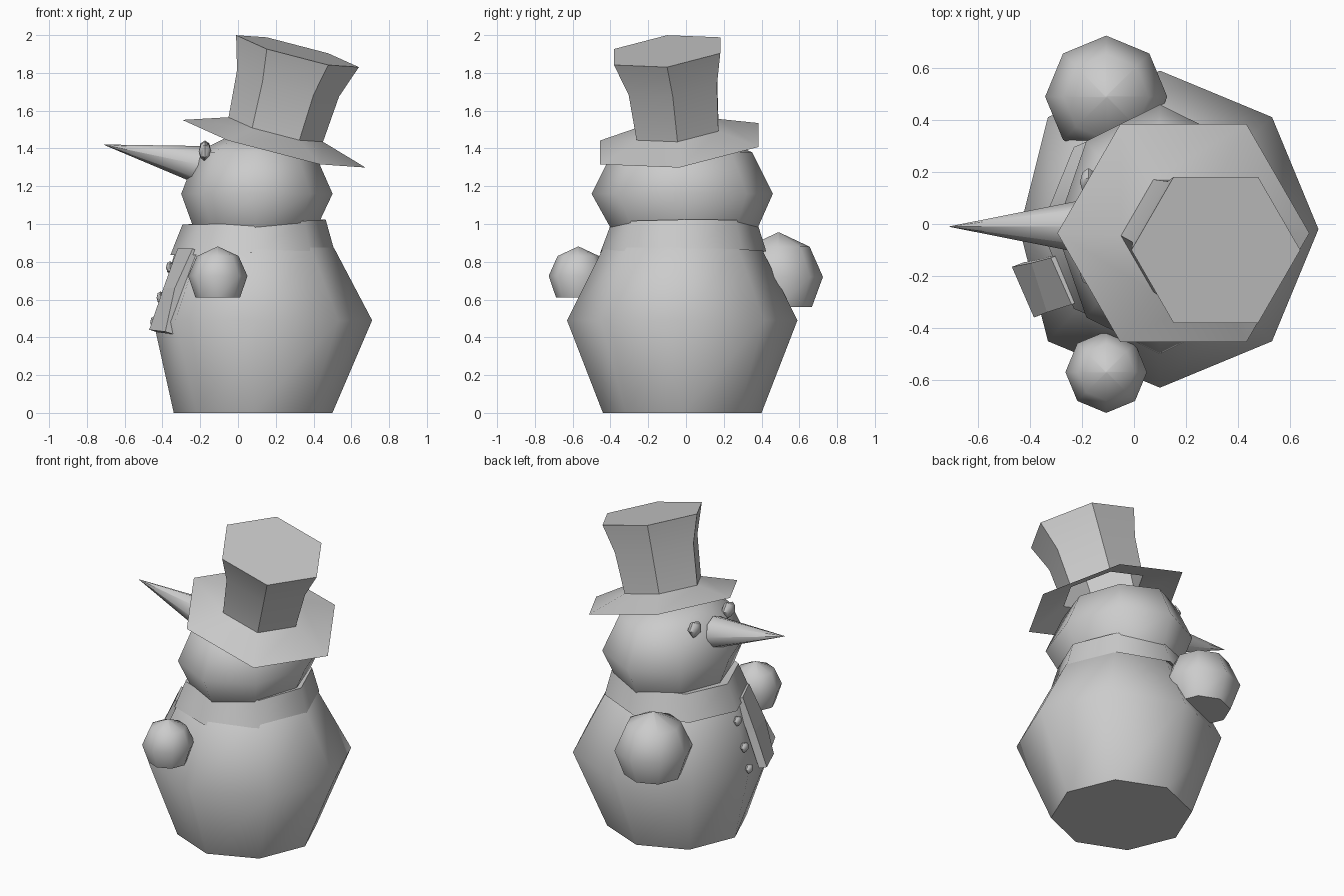
import bpy, bmesh, math
from mathutils import Vector, Matrix

if "Cube" in bpy.data.objects:
    bpy.data.objects.remove(bpy.data.objects["Cube"])


def finish(bm, name, smooth=True):
    bmesh.ops.recalc_face_normals(bm, faces=bm.faces[:])
    mesh = bpy.data.meshes.new(name)
    bm.to_mesh(mesh)
    bm.free()
    ob = bpy.data.objects.new(name, mesh)
    bpy.context.collection.objects.link(ob)
    bpy.ops.object.select_all(action='DESELECT')
    ob.select_set(True)
    bpy.context.view_layer.objects.active = ob
    if smooth:
        bpy.ops.object.shade_smooth_by_angle(angle=math.radians(50))
    return ob


def rings(name, sections, sides, cap_low=True, cap_high=True,
          ratio=1.0, slope=(0, 0), front_pull=1.0):
    """Loft of polygon rings (cx, cy, cz, radius); slope tilts every ring."""
    bm = bmesh.new()
    loops = []
    for cx, cy, cz, r in sections:
        loop = []
        for i in range(sides):
            a = 2 * math.pi * i / sides
            dx, dy = r * ratio * math.cos(a), r * math.sin(a)
            if i * 2 == sides:
                dx *= front_pull
            z = cz + slope[0] * dx + slope[1] * dy
            loop.append(bm.verts.new((cx + dx, cy + dy, z)))
        loops.append(loop)
    for a, b in zip(loops, loops[1:]):
        for i in range(sides):
            j = (i + 1) % sides
            bm.faces.new((a[i], a[j], b[j], b[i]))
    if cap_low:
        bm.faces.new(loops[0])
    if cap_high:
        bm.faces.new(loops[-1])
    return finish(bm, name)


# Body: octagonal barrel, slightly flattened toward the nose side
body = rings("body", [(0.08, -0.02, 0, 0.42), (0.10, -0.02, 0.49, 0.61),
                      (0.09, -0.02, 0.87, 0.42), (0.09, -0.02, 0.98, 0.30)],
             8)
for v in body.data.vertices:
    if v.co.x < -0.48:
        v.co.x, v.co.z = -0.44, 0.45

# Scarf collar
rings("scarf", [(0.075, -0.015, 0.90, 0.36), (0.075, -0.015, 0.85, 0.44),
                (0.085, -0.01, 1.01, 0.385), (0.085, -0.01, 1.0, 0.32)],
      8, slope=(0.035, 0.01), ratio=0.985)

# Head
rings("head", [(0.09, -0.01, 0.98, 0.39), (0.10, -0.02, 1.16, 0.48),
               (0.095, -0.02, 1.38, 0.37), (0.09, -0.02, 1.45, 0.20),
               (0.09, -0.02, 1.465, 0.02)], 8, ratio=0.835)

# Top hat: tilted hexagonal brim and flaring crown
rings("hat", [(0.19, -0.035, 1.425, 0.485), (0.20, -0.045, 1.50, 0.25),
              (0.265, -0.07, 1.745, 0.27), (0.315, -0.10, 1.915, 0.325)],
      6, cap_low=False, slope=(-0.26, 0.11))

# Nose cone
tip, base = Vector((-0.71, -0.01, 1.42)), Vector((-0.21, -0.01, 1.315))
axis = tip - base
bm = bmesh.new()
bmesh.ops.create_cone(bm, cap_ends=True, segments=8, radius1=0.10,
                      radius2=0.001, depth=axis.length)
bm.transform(Matrix.Translation((tip + base) / 2)
             @ axis.to_track_quat('Z', 'Y').to_matrix().to_4x4())
finish(bm, "nose")

# Eyes and buttons: small faceted lumps
lumps = [("eye", (-0.175, 0.16, 1.39), 0.055), ("eye", (-0.175, -0.19, 1.385), 0.055),
         ("button", (-0.36, -0.02, 0.77), 0.035), ("button", (-0.41, -0.02, 0.61), 0.035),
         ("button", (-0.445, -0.02, 0.48), 0.033)]
for name, pos, r in lumps:
    bm = bmesh.new()
    bmesh.ops.create_uvsphere(bm, u_segments=5, v_segments=4, radius=r)
    bm.transform(Matrix.Translation(pos) @ Matrix.Rotation(math.pi / 2, 4, 'Y')
                 @ Matrix.Diagonal((1, 1, 0.6, 1)))
    finish(bm, name)

# Hands: eight-sided balls with a flat underside
for name, cy, cz, r, rise, drop in (("right_hand", -0.57, 0.725, 0.157, 0.155, 0.115),
                                    ("left_hand", 0.49, 0.72, 0.235, 0.235, 0.16)):
    rings(name, [(-0.107, cy, cz - drop, r * 0.75), (-0.107, cy, cz, r),
                 (-0.107, cy, cz + rise * 0.68, r * 0.70),
                 (-0.107, cy, cz + rise, r * 0.02)], 8)

# Hanging scarf tail
bm = bmesh.new()
outer = [(-0.32, -0.13, 0.87), (-0.395, -0.15, 0.66), (-0.47, -0.165, 0.44)]
inner = [(-0.24, -0.31, 0.87), (-0.335, -0.34, 0.66), (-0.385, -0.36, 0.43)]
a = [bm.verts.new(p) for p in outer]
b = [bm.verts.new(p) for p in inner]
for i in range(2):
    bm.faces.new((a[i], a[i + 1], b[i + 1], b[i]))
tail = finish(bm, "scarf_tail", smooth=False)
solid = tail.modifiers.new("thickness", 'SOLIDIFY')
solid.thickness = 0.05
solid.offset = 1 if tail.data.polygons[0].normal.x > 0 else -1
